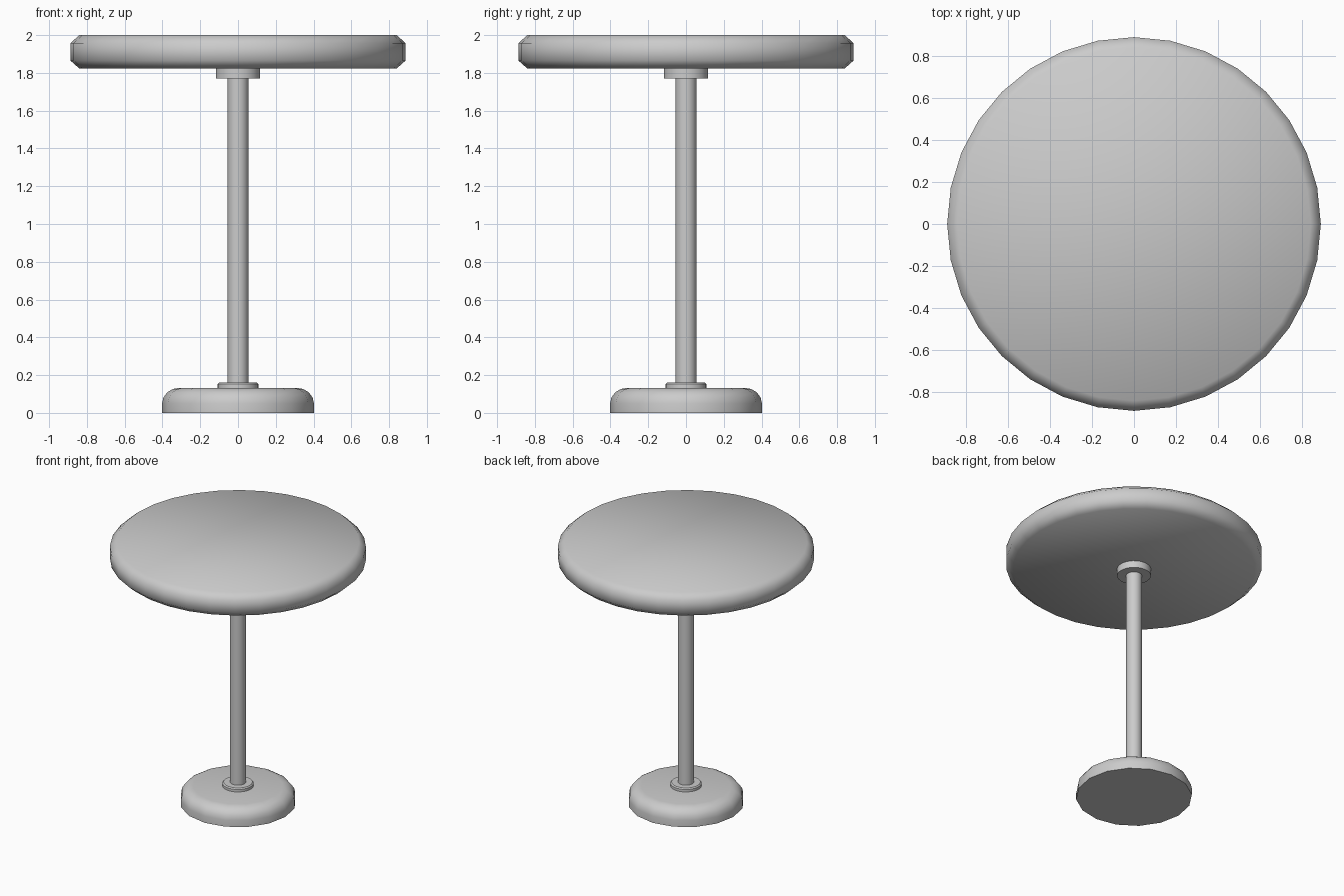
import bpy, bmesh, math

if "Cube" in bpy.data.objects:
    bpy.data.objects.remove(bpy.data.objects["Cube"])


def lathe(name, profile, sides, angle=40):
    """Spin an (r, z) profile around z, capped at both ends."""
    bm = bmesh.new()
    rings = [[bm.verts.new((r * math.cos(2 * math.pi * i / sides),
                            r * math.sin(2 * math.pi * i / sides), z))
              for i in range(sides)] for r, z in profile]
    for a, b in zip(rings, rings[1:]):
        for i in range(sides):
            j = (i + 1) % sides
            bm.faces.new((a[i], a[j], b[j], b[i]))
    bm.faces.new(rings[0][::-1])
    bm.faces.new(rings[-1])
    mesh = bpy.data.meshes.new(name)
    bm.to_mesh(mesh)
    bm.free()
    ob = bpy.data.objects.new(name, mesh)
    bpy.context.collection.objects.link(ob)
    bpy.ops.object.select_all(action='DESELECT')
    ob.select_set(True)
    bpy.context.view_layer.objects.active = ob
    bpy.ops.object.shade_smooth_by_angle(angle=math.radians(angle))
    return ob


# Round base with a softened upper rim
rim = [(0.31 + 0.092 * math.cos(t), 0.05 + 0.083 * math.sin(t))
       for t in (math.radians(22.5 * k) for k in range(5))]
lathe("base", [(0.402, 0.0)] + rim, 16)

# Flange where the pole meets the base
lathe("base_flange", [(0.108, 0.12), (0.108, 0.152), (0.1, 0.16)], 32)

# Pole
lathe("pole", [(0.055, 0.12), (0.055, 1.8)], 32)

# Mounting collar beneath the top
lathe("top_collar", [(0.117, 1.77), (0.117, 1.83)], 32)

# Table top with chamfered edges
lathe("table_top", [(0.84, 1.823), (0.888, 1.866), (0.888, 1.957), (0.84, 2.0)],
      32, angle=60)
